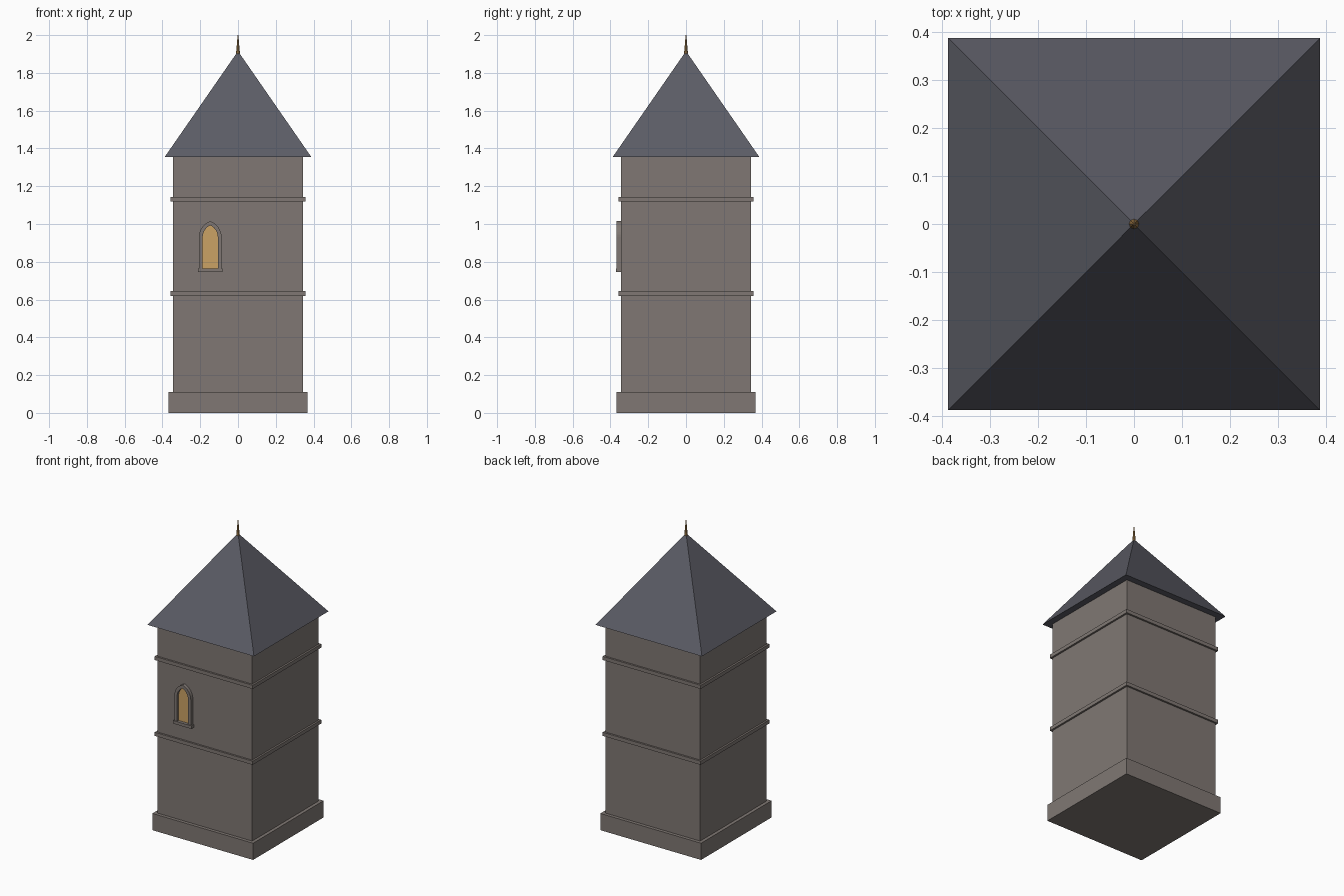
import bpy, bmesh, math

if "Cube" in bpy.data.objects:
    bpy.data.objects.remove(bpy.data.objects["Cube"])

def mat(name, rgb):
    m = bpy.data.materials.new(name)
    m.diffuse_color = (*rgb, 1)
    m.use_nodes = True
    m.node_tree.nodes["Principled BSDF"].inputs["Base Color"].default_value = m.diffuse_color
    return m

STONE = mat("warm_grey_stone", (0.215, 0.187, 0.172))
SLATE = mat("blue_grey_slate", (0.105, 0.107, 0.130))
GLOW = mat("amber_glass", (0.60, 0.36, 0.13))
BRASS = mat("aged_brass", (0.40, 0.22, 0.07))

def finish(name, bm, material):
    bmesh.ops.recalc_face_normals(bm, faces=bm.faces)
    me = bpy.data.meshes.new(name)
    bm.to_mesh(me)
    bm.free()
    me.materials.append(material)
    ob = bpy.data.objects.new(name, me)
    bpy.context.collection.objects.link(ob)
    return ob

def box(name, x0, x1, y0, y1, z0, z1, material):
    bm = bmesh.new()
    bmesh.ops.create_cube(bm, size=1)
    for v in bm.verts:
        v.co = (x1 if v.co.x > 0 else x0,
                y1 if v.co.y > 0 else y0,
                z1 if v.co.z > 0 else z0)
    return finish(name, bm, material)

def cone(name, sides, r, z0, z1, material, r_top=0.0, turn=0.0):
    bm = bmesh.new()
    bmesh.ops.create_cone(bm, cap_ends=True, segments=sides, radius1=r,
                          radius2=r_top, depth=z1 - z0)
    bmesh.ops.remove_doubles(bm, verts=bm.verts, dist=1e-6)
    # first vertex lands on an axis; measure it so the turn is absolute
    low = max((v for v in bm.verts if v.co.z < 0), key=lambda v: v.co.y)
    a = turn - math.atan2(low.co.y, low.co.x)
    c, s = math.cos(a), math.sin(a)
    for v in bm.verts:
        x, y, z = v.co
        v.co = (x * c - y * s, x * s + y * c, z + (z0 + z1) / 2)
    return finish(name, bm, material)

# Tower body, plinth and string courses
W = 0.345
box("tower_body", -W, W, -W, W, 0.0, 1.36, STONE)
box("plinth", -0.367, 0.367, -0.367, 0.367, 0.0, 0.11, STONE)
for name, z in (("lower_band", 0.62), ("upper_band", 1.12)):
    box(name, -0.357, 0.357, -0.357, 0.357, z, z + 0.024, STONE)

# Pyramid roof and finial
cone("roof", 4, 0.388 * math.sqrt(2), 1.355, 1.915, SLATE, turn=math.pi / 4)
cone("finial", 8, 0.011, 1.895, 2.0, BRASS, r_top=0.002)

# Pointed-arch window
CX, SPRING, SILL_TOP, OFFSET = -0.147, 0.93, 0.765, 0.03

def arch(half, steps=8):
    r = half + OFFSET
    peak = math.acos(OFFSET / r)
    right = [(half, SILL_TOP)]
    for i in range(steps + 1):
        a = peak * i / steps
        right.append((r * math.cos(a) - OFFSET, SPRING + r * math.sin(a)))
    left = [(-x, z) for x, z in reversed(right[:-1])]
    return [(CX + x, z) for x, z in right + left]

def extrude(bm, faces, depth):
    geo = bmesh.ops.extrude_face_region(bm, geom=faces)["geom"]
    for v in geo:
        if isinstance(v, bmesh.types.BMVert):
            v.co.y += depth

# Raised frame: strip between the outer and inner arches
bm = bmesh.new()
outer, inner = ([bm.verts.new((x, -W, z)) for x, z in arch(h)] for h in (0.06, 0.04))
strip = [bm.faces.new((outer[i], outer[i + 1], inner[i + 1], inner[i]))
         for i in range(len(outer) - 1)]
extrude(bm, strip, -0.022)
finish("window_frame", bm, STONE)

# Glowing pane inside the frame
bm = bmesh.new()
pane = bm.faces.new([bm.verts.new((x, -W + 0.002, z)) for x, z in arch(0.04)])
extrude(bm, [pane], -0.008)
finish("window_pane", bm, GLOW)

box("window_sill", CX - 0.066, CX + 0.066, -0.371, -W, 0.745, SILL_TOP, STONE)
